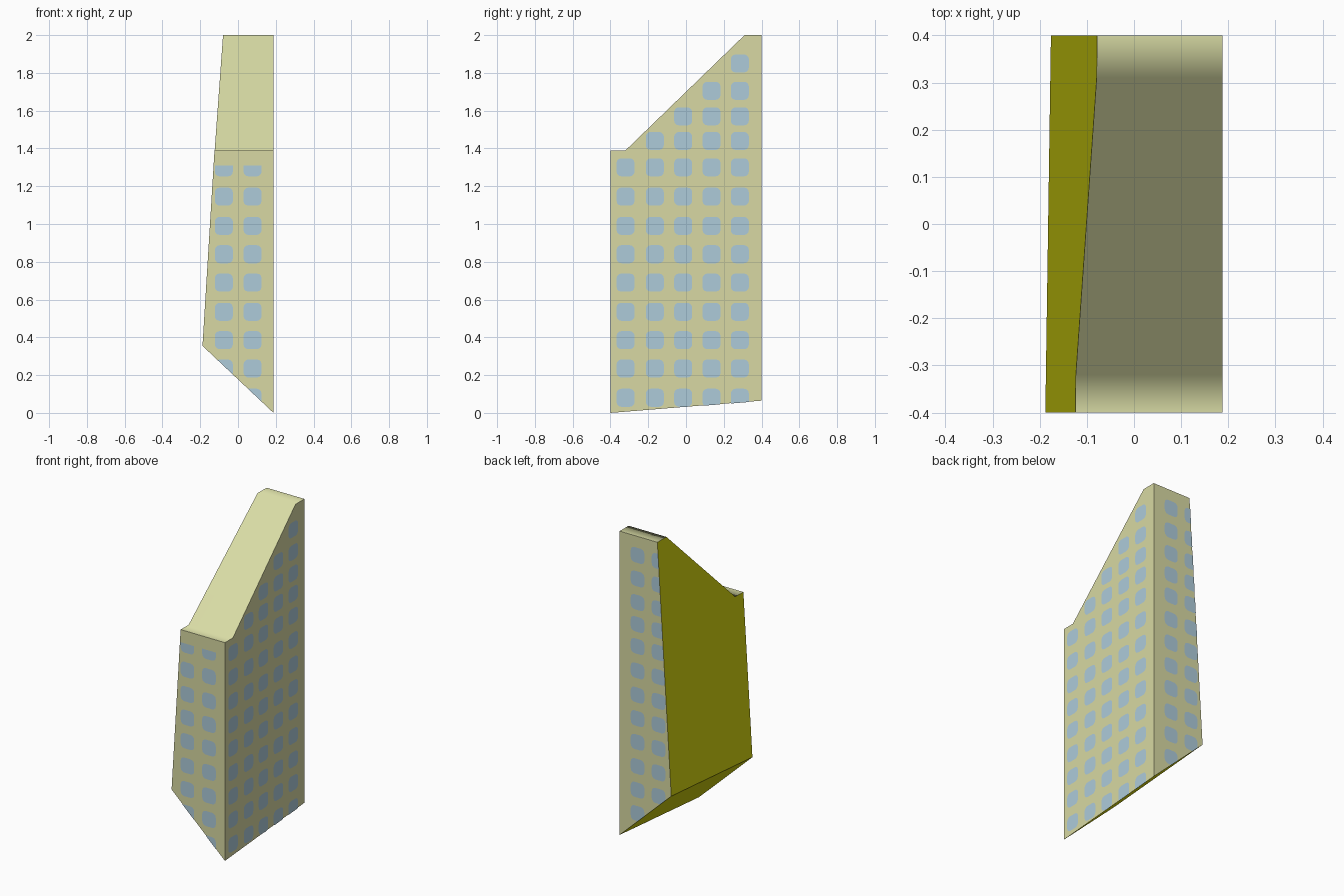
import bpy, bmesh, math
from mathutils import Vector

if "Cube" in bpy.data.objects:
    bpy.data.objects.remove(bpy.data.objects["Cube"])


def material(name, r, g, b):
    def lin(c):
        c /= 255
        return c / 12.92 if c <= 0.04045 else ((c + 0.055) / 1.055) ** 2.4
    m = bpy.data.materials.new(name)
    m.diffuse_color = (lin(r), lin(g), lin(b), 1)
    m.use_nodes = True
    m.node_tree.nodes["Principled BSDF"].inputs["Base Color"].default_value = m.diffuse_color
    return m


WALL = material("cream wall", 216, 217, 163)
ROOF = material("pale roof", 218, 221, 166)
CUT = material("olive yellow cut side", 216, 216, 15)
GLASS = material("pale blue window", 174, 203, 218)

HX, HY = 0.188, 0.4
# slanted planes (point, outward normal): leaning left side, sloping underside, sloping roof
LEFT = (Vector((-HX, -HY, 0.355)), Vector((-1, 0.0107, 0.0615)).normalized())
UNDER = (Vector((HX, -HY, 0)), Vector((-0.944, 0.081, -1)).normalized())
SLOPE = (Vector((0, -0.32, 1.39)), Vector((0, -0.61, 0.63)).normalized())


def clip(bm, plane, fill):
    geom = bm.verts[:] + bm.edges[:] + bm.faces[:]
    cut = bmesh.ops.bisect_plane(bm, geom=geom, dist=1e-6, plane_co=plane[0],
                                 plane_no=plane[1], clear_outer=True)
    if fill:
        edges = [e for e in cut["geom_cut"] if isinstance(e, bmesh.types.BMEdge)]
        bmesh.ops.holes_fill(bm, edges=edges, sides=0)


def finish(bm, name, mats):
    me = bpy.data.meshes.new(name)
    bm.to_mesh(me)
    bm.free()
    for m in mats:
        me.materials.append(m)
    ob = bpy.data.objects.new(name, me)
    bpy.context.collection.objects.link(ob)
    return ob


# tower body: side profile extruded across x, then cut by the two slanted planes
bm = bmesh.new()
profile = [(-HY, -0.2), (HY, -0.2), (HY, 2), (0.31, 2), (-0.32, 1.39), (-HY, 1.39)]
face = bm.faces.new([bm.verts.new((HX, y, z)) for y, z in profile])
ext = bmesh.ops.extrude_face_region(bm, geom=[face])
bmesh.ops.translate(bm, vec=(-0.6, 0, 0),
                    verts=[v for v in ext["geom"] if isinstance(v, bmesh.types.BMVert)])
bmesh.ops.recalc_face_normals(bm, faces=bm.faces[:])
clip(bm, LEFT, True)
clip(bm, UNDER, True)
bmesh.ops.recalc_face_normals(bm, faces=bm.faces[:])
bm.normal_update()
for f in bm.faces:
    if f.normal.x < -0.3:
        f.material_index = 2
    elif f.normal.z > 0.3:
        f.material_index = 1
        f.smooth = True
for e in bm.edges:
    e.smooth = all(f.material_index == 1 for f in e.link_faces)
body = finish(bm, "tower_body", [WALL, ROOF, CUT])
mod = body.modifiers.new("roof shading", "WEIGHTED_NORMAL")
mod.keep_sharp = True


def windows(name, centres, origin, across):
    """Rounded window panes on a wall; across is the wall's horizontal direction."""
    bm = bmesh.new()
    up = Vector((0, 0, 1))
    half, r = 0.048, 0.026
    for u, z in centres:
        verts = []
        for q in range(4):
            mid = math.pi / 4 + q * math.pi / 2
            cx = math.copysign(half - r, math.cos(mid))
            cy = math.copysign(half - r, math.sin(mid))
            for k in range(4):
                a = q * math.pi / 2 + k * math.pi / 6
                p = across * (u + cx + r * math.cos(a)) + up * (z + cy + r * math.sin(a))
                verts.append(bm.verts.new(origin + p))
        bm.faces.new(verts)
    for plane in (LEFT, UNDER, SLOPE):
        clip(bm, plane, False)
    return finish(bm, name, [GLASS])


rows = [0.08, 0.235, 0.385, 0.535, 0.69, 0.84, 0.99, 1.145, 1.30]
cols = [-0.32, -0.165, -0.015, 0.135, 0.285]
gap = 0.002

# right wall: full grid, then a staircase of windows under the sloping roof
side = [(y, z) for z in rows for y in cols]
for first, z in enumerate([1.44, 1.57, 1.705, 1.85], start=1):
    side += [(y, z) for y in cols[first:]]
windows("right_windows", side, Vector((HX + gap, 0, 0)), Vector((0, 1, 0)))

# front wall: two columns
windows("front_windows", [(x, z) for z in rows for x in (-0.075, 0.077)],
        Vector((0, -HY - gap, 0)), Vector((1, 0, 0)))

# back wall: two taller columns (across is reversed so the panes face backwards)
windows("back_windows", [(u, z) for z in rows + [1.44, 1.58, 1.73, 1.88] for u in (-0.06, 0.088)],
        Vector((0, HY + gap, 0)), Vector((-1, 0, 0)))
